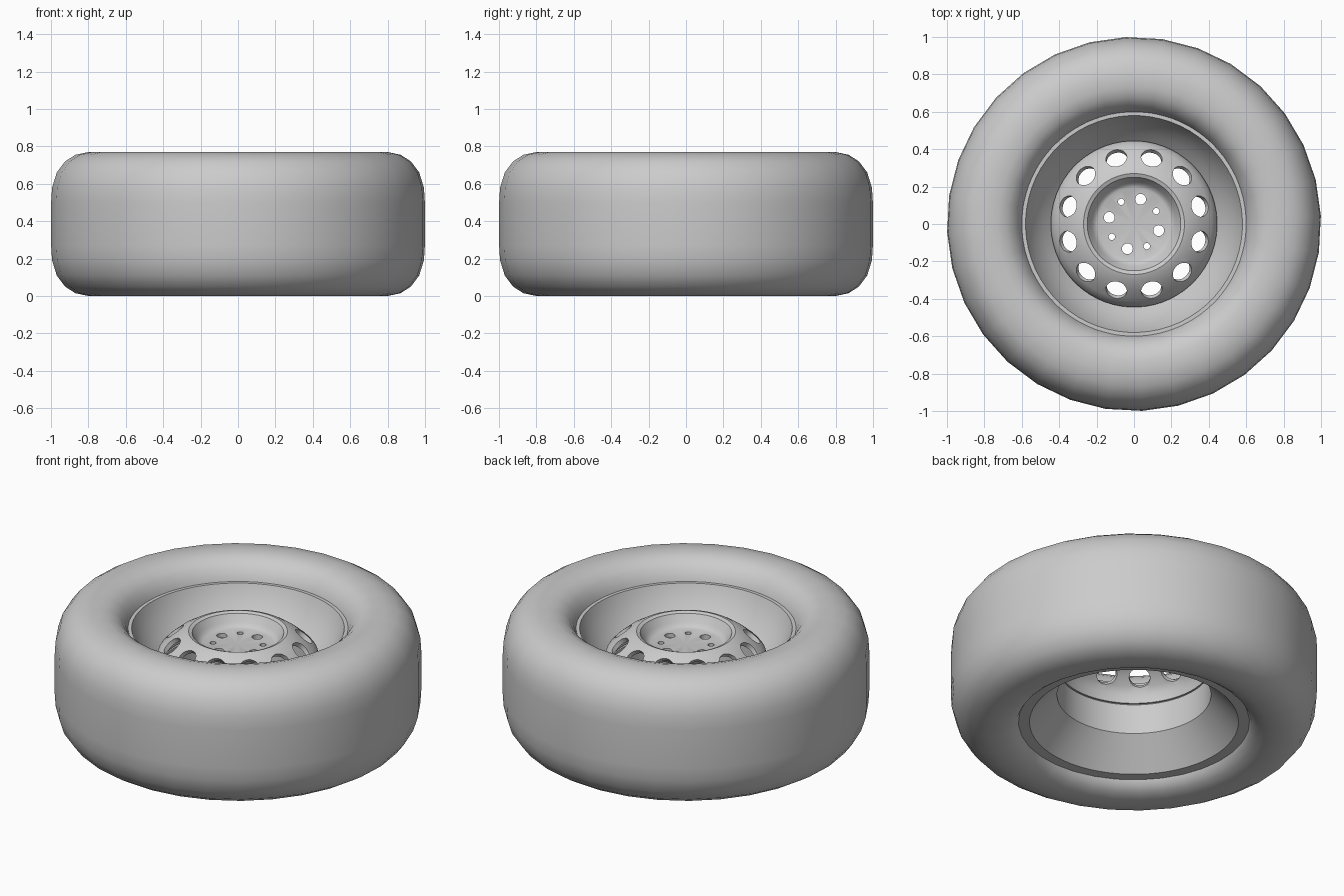
import bpy, bmesh
from math import cos, sin, pi, radians
from mathutils import Matrix, Vector

if "Cube" in bpy.data.objects:
    bpy.data.objects.remove(bpy.data.objects["Cube"])

PHASE = radians(2.5)


def add_object(name, bm):
    bmesh.ops.recalc_face_normals(bm, faces=bm.faces)
    mesh = bpy.data.meshes.new(name)
    bm.to_mesh(mesh)
    bm.free()
    obj = bpy.data.objects.new(name, mesh)
    bpy.context.collection.objects.link(obj)
    return obj


def lathe(name, profile, segments):
    """Revolve a closed (radius, z) profile; points on the axis become poles."""
    bm = bmesh.new()
    rings = []
    for r, z in profile:
        if r == 0:
            rings.append([bm.verts.new((0, 0, z))] * segments)
        else:
            rings.append([bm.verts.new((r * cos(PHASE + 2 * pi * i / segments),
                                        r * sin(PHASE + 2 * pi * i / segments), z))
                          for i in range(segments)])
    for a, b in zip(rings, rings[1:] + rings[:1]):
        for i in range(segments):
            j = (i + 1) % segments
            corners = list(dict.fromkeys((a[i], a[j], b[j], b[i])))
            if len(corners) > 2:
                bm.faces.new(corners)
    return add_object(name, bm)


def drill(bm, ring_radius, z, angle, radius, depth, tilt=0):
    """Add one cylinder cutter, its axis tilted outwards from vertical."""
    mat = (Matrix.Rotation(angle, 4, 'Z') @ Matrix.Translation((ring_radius, 0, z))
           @ Matrix.Rotation(tilt, 4, 'Y'))
    bmesh.ops.create_cone(bm, cap_ends=True, segments=24, radius1=radius,
                          radius2=radius, depth=depth, matrix=mat)


def smooth(obj, angle):
    bpy.ops.object.select_all(action='DESELECT')
    obj.select_set(True)
    bpy.context.view_layer.objects.active = obj
    bpy.ops.object.shade_smooth_by_angle(angle=radians(angle))


# Tire: rounded hollow carcass seated on the rim
tire = lathe("tire", [
    (0.60, 0.645), (0.615, 0.68), (0.64, 0.72), (0.68, 0.752), (0.73, 0.768),
    (0.80, 0.77), (0.87, 0.755), (0.925, 0.72), (0.97, 0.66), (0.995, 0.58),
    (1.0, 0.50), (1.0, 0.27), (0.995, 0.19), (0.97, 0.11), (0.925, 0.05),
    (0.87, 0.015), (0.80, 0.0), (0.73, 0.003), (0.68, 0.02), (0.645, 0.045),
    (0.628, 0.075), (0.60, 0.14), (0.58, 0.20), (0.58, 0.56)], 32)
smooth(tire, 45)

# Rim barrel: deep outer dish, straight bore and flared inner side
rim = lathe("rim_barrel", [
    (0.60, 0.65), (0.58, 0.65), (0.565, 0.61), (0.53, 0.545), (0.485, 0.485),
    (0.44, 0.44), (0.42, 0.42), (0.42, 0.24), (0.57, 0.07), (0.63, 0.07),
    (0.625, 0.09), (0.59, 0.12), (0.47, 0.27), (0.47, 0.42), (0.585, 0.60)], 64)
smooth(rim, 30)

# Wheel disc: sloping perforated cone around a recessed hub
disc = lathe("wheel_disc", [
    (0.0, 0.555), (0.195, 0.555), (0.21, 0.562), (0.225, 0.58), (0.25, 0.622),
    (0.27, 0.63), (0.295, 0.622), (0.35, 0.588), (0.41, 0.535), (0.435, 0.505),
    (0.445, 0.47), (0.445, 0.43), (0.42, 0.43), (0.415, 0.48), (0.39, 0.518),
    (0.34, 0.56), (0.29, 0.595), (0.265, 0.598), (0.245, 0.565), (0.225, 0.535),
    (0.20, 0.53), (0.0, 0.53)], 64)

# Cutters: twelve vent holes, four large and four small lug holes
bm = bmesh.new()
for k in range(12):
    drill(bm, 0.36, 0.565, radians(15 + 30 * k), 0.057, 0.16, radians(38))
for k in range(4):
    drill(bm, 0.137, 0.54, radians(75 + 90 * k), 0.029, 0.1)
    drill(bm, 0.137, 0.54, radians(30 + 90 * k), 0.017, 0.1)
cutter = add_object("hole_cutter", bm)
cutter.hide_render = True

cut = disc.modifiers.new("holes", 'BOOLEAN')
cut.operation = 'DIFFERENCE'
cut.solver = 'EXACT'
cut.object = cutter
bpy.ops.object.select_all(action='DESELECT')
disc.select_set(True)
bpy.context.view_layer.objects.active = disc
bpy.ops.object.modifier_apply(modifier="holes")
bpy.data.objects.remove(cutter)
smooth(disc, 35)
